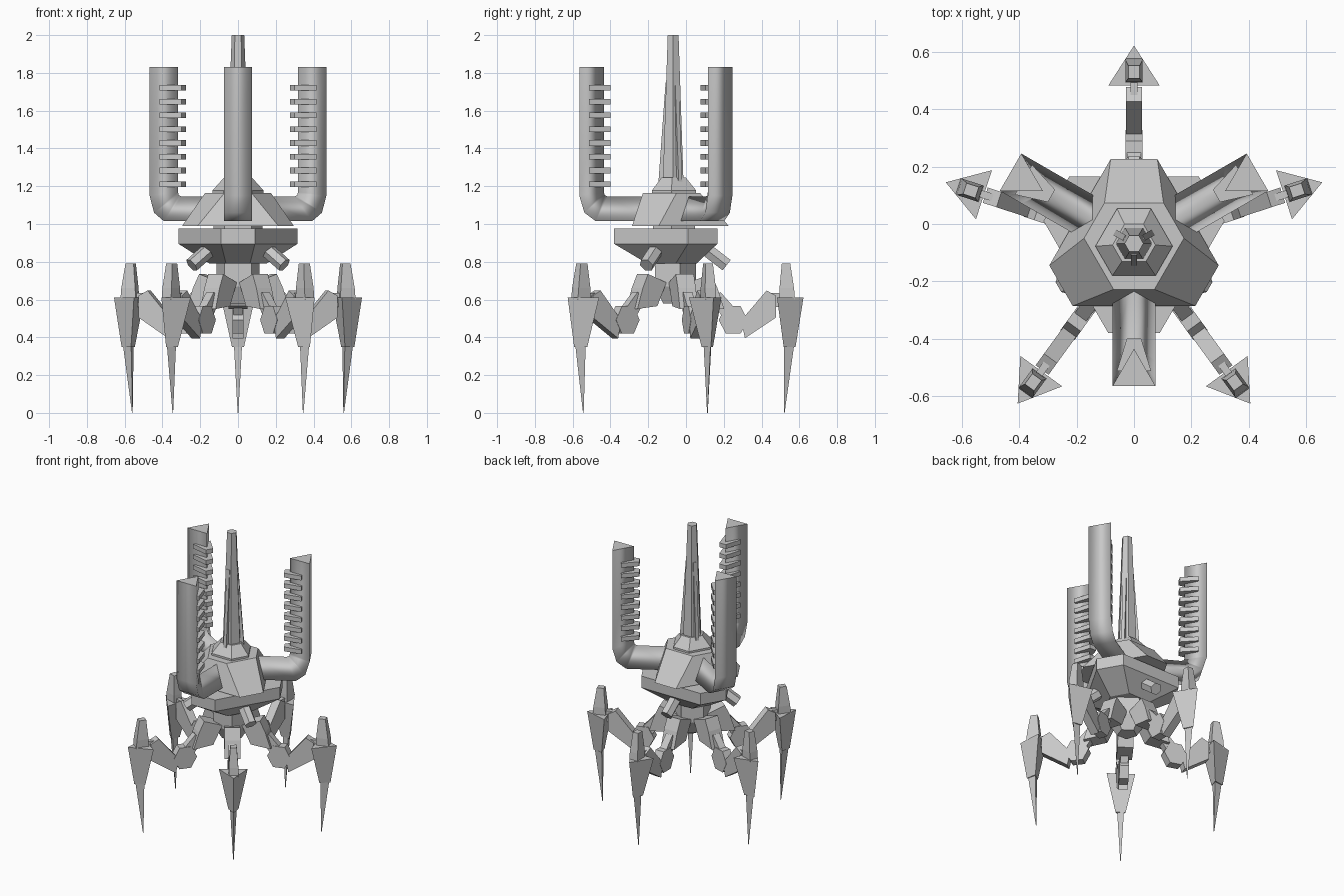
import bpy, bmesh, math
from mathutils import Matrix, Vector

if "Cube" in bpy.data.objects:
    bpy.data.objects.remove(bpy.data.objects["Cube"])

CENTRE = Matrix.Translation((0, -0.068, 0))
grey = bpy.data.materials.new("light grey")
grey.diffuse_color = (0.58, 0.58, 0.58, 1)
grey.use_nodes = True
grey.node_tree.nodes["Principled BSDF"].inputs["Base Color"].default_value = grey.diffuse_color


def turned(angle):
    """Frame whose local x points outward at the given angle."""
    return CENTRE @ Matrix.Rotation(math.radians(angle), 4, 'Z')


def loft(name, rings, frame=CENTRE, smooth=False):
    """Skin a list of equal-length rings and cap both ends."""
    bm = bmesh.new()
    rows = [[bm.verts.new(p) for p in ring] for ring in rings]
    n = len(rows[0])
    sides = []
    for a, b in zip(rows, rows[1:]):
        for i in range(n):
            j = (i + 1) % n
            sides.append(bm.faces.new((a[i], a[j], b[j], b[i])))
    bm.faces.new(rows[0])
    bm.faces.new(rows[-1])
    for f in sides:
        f.smooth = smooth
    bmesh.ops.recalc_face_normals(bm, faces=bm.faces)
    bm.transform(frame)
    mesh = bpy.data.meshes.new(name)
    bm.to_mesh(mesh)
    bm.free()
    mesh.materials.append(grey)
    ob = bpy.data.objects.new(name, mesh)
    bpy.context.collection.objects.link(ob)
    return ob


def plate(name, profile, half, frame, half_top=None):
    """Extrude a side profile (radius, height) to both sides."""
    return loft(name, [[(r, s * half, z) for r, z in profile] for s in (-1, 1)], frame)


def lobed(r, z, half, base):
    """Hexagon made from a triangle with its corners cut off."""
    out = []
    for k in range(3):
        for s in (-1, 1):
            a = math.radians(base + 120 * k + s * half)
            out.append((r * math.cos(a), r * math.sin(a), z))
    return out


def ngon(n, r, z, start=0):
    return [(r * math.cos(math.radians(start) + math.tau * i / n),
             r * math.sin(math.radians(start) + math.tau * i / n), z) for i in range(n)]


def tri(inner, outer, half, z):
    return [(outer, 0, z), (inner, half, z), (inner, -half, z)]


def rect(inner, outer, half, z):
    return [(inner, -half, z), (outer, -half, z), (outer, half, z), (inner, half, z)]


# Body: upper shell, lower hull and hub
loft("upper_shell", [lobed(0.305, 0.99, 15.5, 90), lobed(0.175, 1.165, 36, 90)])
loft("shell_neck", [lobed(0.13, 0.9, 26, 90), lobed(0.13, 1.0, 26, 90)])
loft("lower_hull", [lobed(0.15, 0.79, 25, 30), lobed(0.325, 0.895, 16, 30),
                    lobed(0.325, 0.975, 16, 30)])
loft("leg_hub", [ngon(5, 0.065, 0.58, 90), ngon(5, 0.12, 0.67, 90), ngon(5, 0.12, 0.80, 90)])

# Spire with its flared collar and three fins
loft("spire_collar", [lobed(0.135, 1.165, 26, 90), lobed(0.135, 1.178, 26, 90),
                      lobed(0.075, 1.245, 26, 90)])
loft("spire", [ngon(6, 0.064, 1.2, 0), ngon(6, 0.033, 2.0, 0)])
for a in (30, 150, 270):
    plate("spire_fin", [(0, 1.22), (0.078, 1.22), (0.04, 1.75), (0, 1.75)], 0.011, turned(a))

# Three bent arms with inward teeth
ARM = [((0.10, 1.015), (0.10, 1.145)), ((0.41, 1.015), (0.345, 1.145)),
       ((0.47, 1.06), (0.362, 1.152)), ((0.497, 1.15), (0.367, 1.17)),
       ((0.497, 1.83), (0.367, 1.83))]
for a in (30, 150, 270):
    frame = turned(a)
    loft("arm", [[(b[0], -0.075, b[1]), (b[0], 0.075, b[1]), (t[0], 0, t[1])] for b, t in ARM],
         frame, smooth=True)
    for i in range(8):
        z = 1.21 + 0.073 * i
        loft("arm_tooth", [[(0.332, -0.025, h), (0.445, -0.06, h),
                            (0.445, 0.06, h), (0.332, 0.025, h)]
                           for h in (z - 0.015, z + 0.015)], frame)

# Hexagonal pegs slanting out of the hull
for a in (90, 210, 330):
    start, end = Vector((0.13, 0, 0.90)), Vector((0.283, 0, 0.782))
    rot = (end - start).to_track_quat('Z', 'Y').to_matrix().to_4x4()
    loft("hull_peg", [ngon(6, 0.04, 0), ngon(6, 0.04, (end - start).length)],
         turned(a) @ Matrix.Translation(start) @ rot)

# Five legs
for a in range(90, 450, 72):
    frame = turned(a)
    plate("hip", [(0.08, 0.69), (0.20, 0.735), (0.235, 0.66), (0.27, 0.55), (0.14, 0.565)],
          0.05, frame)
    plate("knee", [(0.318 + 0.077 * math.cos(math.tau * i / 6),
                    0.492 + 0.084 * math.sin(math.tau * i / 6)) for i in range(6)],
          0.03, frame)
    plate("knee_link", [(0.20, 0.60), (0.25, 0.64), (0.33, 0.55), (0.28, 0.48)], 0.025, frame)
    plate("thigh", [(0.36, 0.49), (0.495, 0.648), (0.545, 0.62), (0.545, 0.505), (0.38, 0.395)],
          0.028, frame)
    plate("ankle_link", [(0.50, 0.56), (0.50, 0.635), (0.60, 0.635), (0.60, 0.56)], 0.013, frame)
    # Arrowhead foot, ground spike and upper horn
    loft("foot", [tri(0.585, 0.648, 0.032, 0.35), tri(0.55, 0.69, 0.09, 0.61)], frame)
    loft("foot_spike", [tri(0.587, 0.590, 0.002, 0.0), tri(0.588, 0.642, 0.022, 0.37)], frame)
    loft("foot_horn", [rect(0.56, 0.645, 0.03, 0.60), rect(0.563, 0.64, 0.03, 0.66),
                       rect(0.575, 0.62, 0.02, 0.79)], frame)
